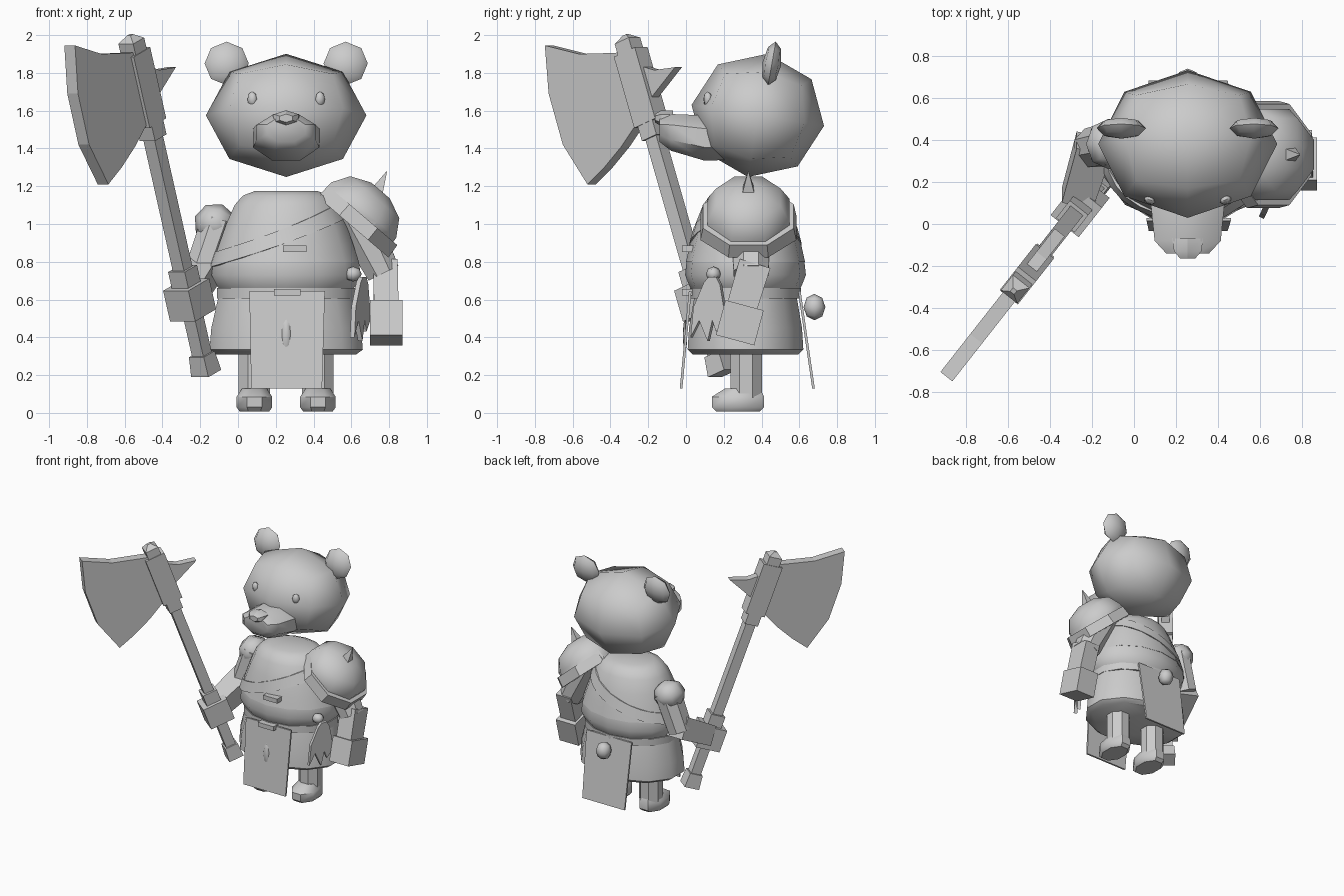
import bpy, bmesh
from math import pi, cos, sin, radians
from mathutils import Vector, Matrix, Euler

if "Cube" in bpy.data.objects:
    bpy.data.objects.remove(bpy.data.objects["Cube"])

CX, CY = 0.255, 0.315


def finish(name, bm, angle=40):
    bmesh.ops.recalc_face_normals(bm, faces=bm.faces)
    me = bpy.data.meshes.new(name)
    bm.to_mesh(me)
    bm.free()
    me.polygons.foreach_set("use_smooth", [angle > 0] * len(me.polygons))
    if angle:
        me.set_sharp_from_angle(angle=radians(angle))
    ob = bpy.data.objects.new(name, me)
    bpy.context.collection.objects.link(ob)
    return ob


def blob(name, loc, r, tilt=(0, 0, 0), angle=60):
    """Cube divided once and rounded: a low-poly ellipsoid."""
    bm = bmesh.new()
    bmesh.ops.create_cube(bm, size=2)
    bmesh.ops.subdivide_edges(bm, edges=bm.edges[:], cuts=1, use_grid_fill=True)
    rot = Euler([radians(a) for a in tilt]).to_matrix()
    for v in bm.verts:
        n = v.co.normalized()
        v.co = Vector(loc) + rot @ Vector((n.x * r[0], n.y * r[1], n.z * r[2]))
    return finish(name, bm, angle)


def loft(name, rings, n=12, M=Matrix(), angle=40):
    """Rings (x, y, z, rx, ry) joined along local z, capped at both ends."""
    bm = bmesh.new()
    k = 1 / cos(pi / n) if n == 4 else 1
    rows = []
    for x, y, z, rx, ry in rings:
        rows.append([bm.verts.new(M @ Vector((x + rx * k * cos(2 * pi * (i + .5) / n),
                                              y + ry * k * sin(2 * pi * (i + .5) / n), z)))
                     for i in range(n)])
    for a, b in zip(rows, rows[1:]):
        for i in range(n):
            j = (i + 1) % n
            bm.faces.new((a[i], a[j], b[j], b[i]))
    bm.faces.new(rows[0])
    bm.faces.new(rows[-1])
    return finish(name, bm, angle)


def frame(origin, axis, hint):
    """Matrix with local z on the axis and local x near the hint."""
    z = Vector(axis).normalized()
    y = z.cross(Vector(hint)).normalized()
    x = y.cross(z)
    M = Matrix((x, y, z)).transposed().to_4x4()
    M.translation = Vector(origin)
    return M


def limb(name, a, b, r1, r2, n=4, hint=(1, 0, 0), angle=40):
    a, b = Vector(a), Vector(b)
    return loft(name, [(0, 0, 0, *r1), (0, 0, (b - a).length, *r2)], n,
                frame(a, b - a, hint), angle)


def box(name, c, d):
    c, h = Vector(c), Vector((0, 0, d[2] / 2))
    return limb(name, c - h, c + h, (d[0] / 2, d[1] / 2), (d[0] / 2, d[1] / 2), angle=0)


def plate(name, pts, thick):
    """Outline of 3D points thickened by the given offset on both sides."""
    bm = bmesh.new()
    t = Vector(thick)
    lo = [bm.verts.new(Vector(p) - t) for p in pts]
    hi = [bm.verts.new(Vector(p) + t) for p in pts]
    bm.faces.new(lo)
    bm.faces.new(hi[::-1])
    for i in range(len(pts)):
        j = (i + 1) % len(pts)
        bm.faces.new((lo[i], lo[j], hi[j], hi[i]))
    return finish(name, bm, 0)


# head, ears, eyes
blob("head", (CX, .38, 1.575), (.425, .355, .33), (-9, 0, 0))
for s in (-1, 1):
    blob("ear", (CX + s * .315, .455, 1.85), (.117, .05, .117), (-10, 0, 0))
    blob("eye", (CX + s * .18, .115, 1.66), (.028, .022, .042), (0, 0, s * 25))

# snout and nose
F = frame((CX, 0, 0), (0, -1, 0), (1, 0, 0))
sy = F.to_3x3().col[1].z
loft("snout", [(0, sy * 1.455, -.22, .19, .125), (0, sy * 1.455, -.10, .19, .13),
               (0, sy * 1.485, .08, .17, .105), (0, sy * 1.50, .14, .11, .07)], 8, F, 50)
loft("nose", [(0, sy * 1.555, .07, .085, .045), (0, sy * 1.56, .13, .075, .042),
              (0, sy * 1.56, .165, .04, .022)], 6, F, 30)

# torso, belly roll, belt, skirt
torso = [(.8, .395, .315), (.89, .365, .295), (1.0, .325, .265),
         (1.1, .28, .225), (1.15, .235, .19), (1.175, .17, .13)]
loft("torso", [(CX, CY, *r) for r in torso], 14)
loft("belly_roll", [(CX, CY, z, r, r * .79) for z, r in
                    ((.64, .35), (.67, .375), (.73, .405), (.80, .395))], 14)
loft("belt", [(CX, CY, z, .375, .295) for z in (.605, .66)], 14)
loft("skirt", [(CX, CY, z, r, r * .755) for z, r in
               ((.31, .385), (.335, .42), (.45, .41), (.62, .37))], 12)


def torso_radius(z):
    for (z0, a0, b0), (z1, a1, b1) in zip(torso, torso[1:]):
        if z <= z1:
            f = (z - z0) / (z1 - z0)
            return a0 + f * (a1 - a0), b0 + f * (b1 - b0)
    return torso[-1][1:]


# diagonal chest strap following the torso
bm = bmesh.new()
rows = []
for i in range(28):
    t = 2 * pi * i / 28
    row = []
    for dz in (-.04, .04):
        z = .94 + .13 * cos(t) + dz
        rx, ry = torso_radius(z)
        for k in (.96, 1.015):
            row.append(bm.verts.new((CX + k * rx * cos(t), CY + k * ry * sin(t), z)))
    rows.append(row)
for i in range(28):
    a, b = rows[i], rows[(i + 1) % 28]
    for p, q in ((0, 1), (1, 3), (3, 2), (2, 0)):
        bm.faces.new((a[p], a[q], b[q], b[p]))
finish("chest_strap", bm)
box("strap_buckle", (.30, .01, .868), (.125, .06, .035))

# front and back cloth panels
for nm, y0, y1 in (("front_cloth", .022, -.026), ("back_cloth", .60, .675)):
    plate(nm, [(.06, y0, .645), (.46, y0, .645), (.445, y1, .13), (.07, y1, .13)], (0, .007, 0))
box("belt_buckle", (.26, .01, .638), (.14, .06, .035))
blob("cloth_mark", (CX, -.005, .41), (.025, .012, .085))
blob("tail", (CX, .68, .56), (.058, .058, .07))

# legs and feet
for s in (-1, 1):
    x = CX + s * .168
    limb("leg", (x, .318, .08), (x, .318, .36), (.09, .09), (.09, .09), 8)
    loft("foot", [(x, .275, .008, .085, .125), (x, .275, .03, .102, .15),
                  (x, .275, .085, .102, .15), (x, .30, .13, .07, .10)], 8)

# free arm
limb("free_upper_arm", (.60, .34, 1.08), (.77, .345, .74), (.13, .12), (.095, .10), 8)
limb("free_forearm", (.78, .365, .79), (.785, .29, .54), (.065, .085), (.065, .08))
limb("free_hand", (.785, .31, .57), (.785, .26, .385), (.085, .105), (.085, .105), angle=0)

# shoulder armour with rim and spike
P = frame((.62, .33, 1.02), (.65, 0, .76), (0, 1, 0))
loft("shoulder_plate", [(0, 0, -.03, .235, .25), (0, 0, .07, .235, .245),
                        (0, 0, .16, .185, .185), (0, 0, .207, .07, .07)], 8, P)
down = P.inverted().to_3x3() @ Vector((.76, 0, -.65))
loft("shoulder_rim", [(0, down.y * .02, -.035, .275, .262),
                      (0, down.y * .02, .045, .26, .255)], 8, P, 0)
limb("shoulder_spike", (.715, .33, 1.13), (.787, .33, 1.277), (.045, .045), (.002, .002), angle=0)

# axe-holding arm
blob("axe_shoulder", (-.12, .38, 1.0), (.115, .12, .11), (0, 20, 0))
limb("axe_upper_arm", (-.10, .38, 1.02), (-.20, .36, .73), (.10, .11), (.095, .10), 8)
limb("axe_forearm", (-.19, .38, .76), (-.27, .12, .62), (.085, .085), (.075, .075))

# axe handle, fist and fittings, all square to the swing plane
A, B = Vector((-.18, .18, .26)), Vector((-.565, -.31, 1.97))
side = Vector((.786, -.618, 0))


def on_axe(name, t0, t1, w, d, w1=None, d1=None):
    limb(name, A.lerp(B, t0), A.lerp(B, t1), (w, d), (w1 or w, d1 or d), 4, side, 0)


on_axe("axe_handle", 0, 1, .038, .038)
on_axe("axe_pommel", -.03, .03, .058, .058, .05, .05)
on_axe("axe_fist", .15, .245, .085, .095)
on_axe("axe_grip_collar", .245, .295, .056, .056)
on_axe("axe_neck_collar", .70, .745, .052, .052)
on_axe("axe_socket", .745, .965, .055, .075)
on_axe("axe_cap", .96, 1.0, .05, .05)
on_axe("axe_cap_tip", 1.0, 1.018, .05, .05, .012, .012)


def in_plane(pts):
    return [(-.565 + .786 * (y + .31), y, z) for y, z in pts]


plate("axe_blade", in_plane([(-.725, 1.945), (-.545, 1.9), (-.385, 1.905), (-.27, 1.91),
                             (-.19, 1.56), (-.24, 1.53), (-.32, 1.41), (-.41, 1.3),
                             (-.50, 1.21), (-.63, 1.42), (-.705, 1.69)]), side * .036)
plate("axe_back_spike", in_plane([(-.27, 1.85), (-.15, 1.815), (-.04, 1.83),
                                  (-.165, 1.67), (-.22, 1.69)]), side * .03)

# hip charm with ragged cloth
blob("hip_charm_ball", (.61, .145, .735), (.045, .04, .04))
plate("hip_rag", [(.605 + .47 * (y - .03), y, z) for y, z in
                  [(.10, .69), (.125, .72), (.165, .72), (.185, .68), (.215, .50), (.165, .43),
                   (.145, .49), (.12, .38), (.075, .49), (.03, .40), (.045, .56)]],
      (.012, -.006, 0))
